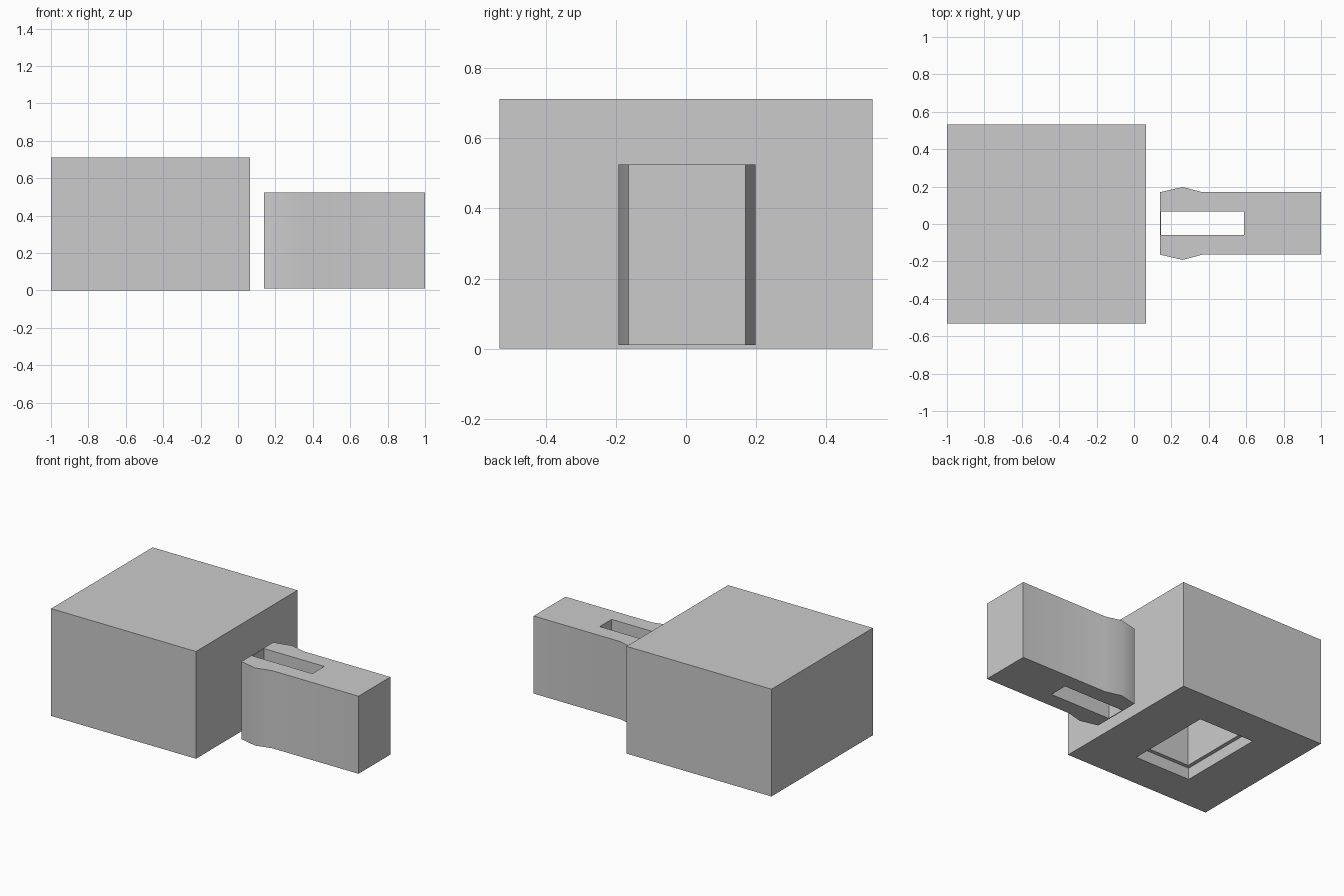
import bpy
import bmesh
from math import radians

cube = bpy.data.objects.get("Cube")
if cube:
    bpy.data.objects.remove(cube, do_unlink=True)

GREY = (0.6, 0.6, 0.6, 1)
mat = bpy.data.materials.new("plain grey")
mat.use_nodes = True
mat.diffuse_color = GREY
mat.node_tree.nodes["Principled BSDF"].inputs["Base Color"].default_value = GREY


def prism(name, outline, z0, z1):
    """Extrude a flat outline from z0 up to z1."""
    bm = bmesh.new()
    face = bm.faces.new([bm.verts.new((x, y, z0)) for x, y in outline])
    top = bmesh.ops.extrude_face_region(bm, geom=[face])["geom"]
    verts = [v for v in top if isinstance(v, bmesh.types.BMVert)]
    bmesh.ops.translate(bm, verts=verts, vec=(0, 0, z1 - z0))
    bmesh.ops.recalc_face_normals(bm, faces=bm.faces)
    mesh = bpy.data.meshes.new(name)
    bm.to_mesh(mesh)
    bm.free()
    mesh.materials.append(mat)
    obj = bpy.data.objects.new(name, mesh)
    bpy.context.collection.objects.link(obj)
    return obj


def rect(cx, cy, w, d):
    return [(cx + sx * w / 2, cy + sy * d / 2)
            for sx, sy in ((-1, -1), (1, -1), (1, 1), (-1, 1))]


def cut(target, cutter):
    """Subtract the cutter from the target and remove it."""
    mod = target.modifiers.new("cut", "BOOLEAN")
    mod.operation = "DIFFERENCE"
    mod.solver = "EXACT"
    mod.object = cutter
    bpy.context.view_layer.objects.active = target
    bpy.ops.object.modifier_apply(modifier=mod.name)
    bpy.data.objects.remove(cutter, do_unlink=True)


# Socket block: blind pocket from below with a wider stepped mouth
CX = -0.468
block = prism("socket_block", rect(CX, 0, 1.064, 1.064), 0, 0.712)
cut(block, prism("pocket_cutter", rect(CX, 0, 0.355, 0.54), -0.1, 0.56))
cut(block, prism("mouth_cutter", rect(CX, 0, 0.405, 0.59), -0.1, 0.076))

# Snap clip: bar with bulged snap ridges near the tip
CY = 0.003
half = [(0.14, 0.167), (0.26, 0.195), (0.365, 0.167), (1.0, 0.167)]
outline = [(x, CY - y) for x, y in half] + [(x, CY + y) for x, y in reversed(half)]
clip = prism("snap_clip", outline, 0.01, 0.525)

# Flex slot through the clip, leaving a thin web at the tip
cut(clip, prism("slot_cutter", rect(0.3665, CY, 0.443, 0.125), -0.1, 0.7))

# Soft transition along the shallow ridges, crisp edges elsewhere
bpy.ops.object.select_all(action="DESELECT")
clip.select_set(True)
bpy.context.view_layer.objects.active = clip
bpy.ops.object.shade_smooth_by_angle(angle=radians(30))
